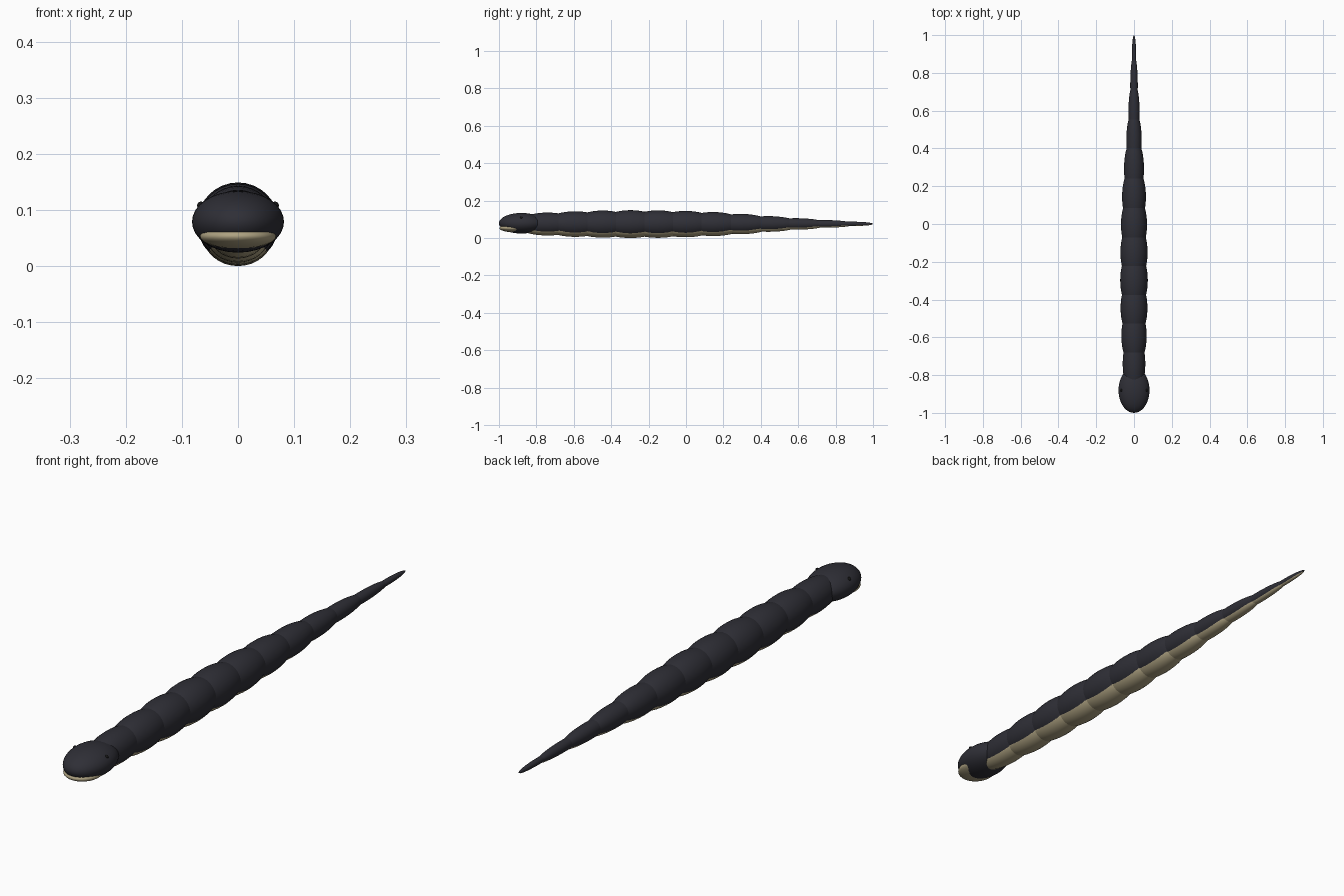
import bpy
import math

cube = bpy.data.objects.get("Cube")
if cube:
    bpy.data.objects.remove(cube, do_unlink=True)


def make_material(name, rgb):
    mat = bpy.data.materials.new(name)
    mat.use_nodes = True
    colour = (*rgb, 1.0)
    mat.diffuse_color = colour
    mat.node_tree.nodes["Principled BSDF"].inputs["Base Color"].default_value = colour
    return mat


charcoal = make_material("charcoal scales", (0.028, 0.028, 0.037))
cream = make_material("pale belly", (0.42, 0.36, 0.22))
black = make_material("eye black", (0.008, 0.008, 0.008))


def ellipsoid(name, centre, radii, mat, segments=32, rings=20):
    """Smooth ellipsoid with its poles along y; radii are x, y, z."""
    rx, ry, rz = radii
    bpy.ops.mesh.primitive_uv_sphere_add(
        segments=segments, ring_count=rings, radius=1, location=centre,
        rotation=(math.pi / 2, 0, 0))
    obj = bpy.context.object
    obj.name = name
    obj.scale = (rx, rz, ry)
    bpy.ops.object.transform_apply(location=False, rotation=True, scale=True)
    bpy.ops.object.shade_smooth()
    obj.data.materials.append(mat)
    return obj


# Overlapping body segments, each with a pale belly bulging below it
SPINE = 0.076
SPACING = 0.1475
widths = [0.060, 0.067, 0.071, 0.073, 0.072, 0.069,
          0.063, 0.053, 0.041, 0.030, 0.020, 0.0115]
for i, r in enumerate(widths):
    y = -0.74 + SPACING * i
    half = min(0.16, 1.0 - y)
    ellipsoid(f"body_segment_{i + 1}", (0, y, SPINE), (r, half, r), charcoal)
    ellipsoid(f"belly_segment_{i + 1}", (0, y, SPINE - 0.3 * r),
              (0.85 * r, half * 0.95, 0.74 * r), cream)

# Head with pale lower jaw
HEAD = (0, -0.88, 0.079)
ellipsoid("head", HEAD, (0.082, 0.12, 0.055), charcoal)
ellipsoid("lower_jaw", (0, -0.922, 0.053), (0.068, 0.075, 0.022), cream)

# Eyes
for side, name in ((1, "left_eye"), (-1, "right_eye")):
    ellipsoid(name, (side * 0.066, HEAD[1], HEAD[2] + 0.029),
              (0.007, 0.007, 0.007), black, 16, 10)
